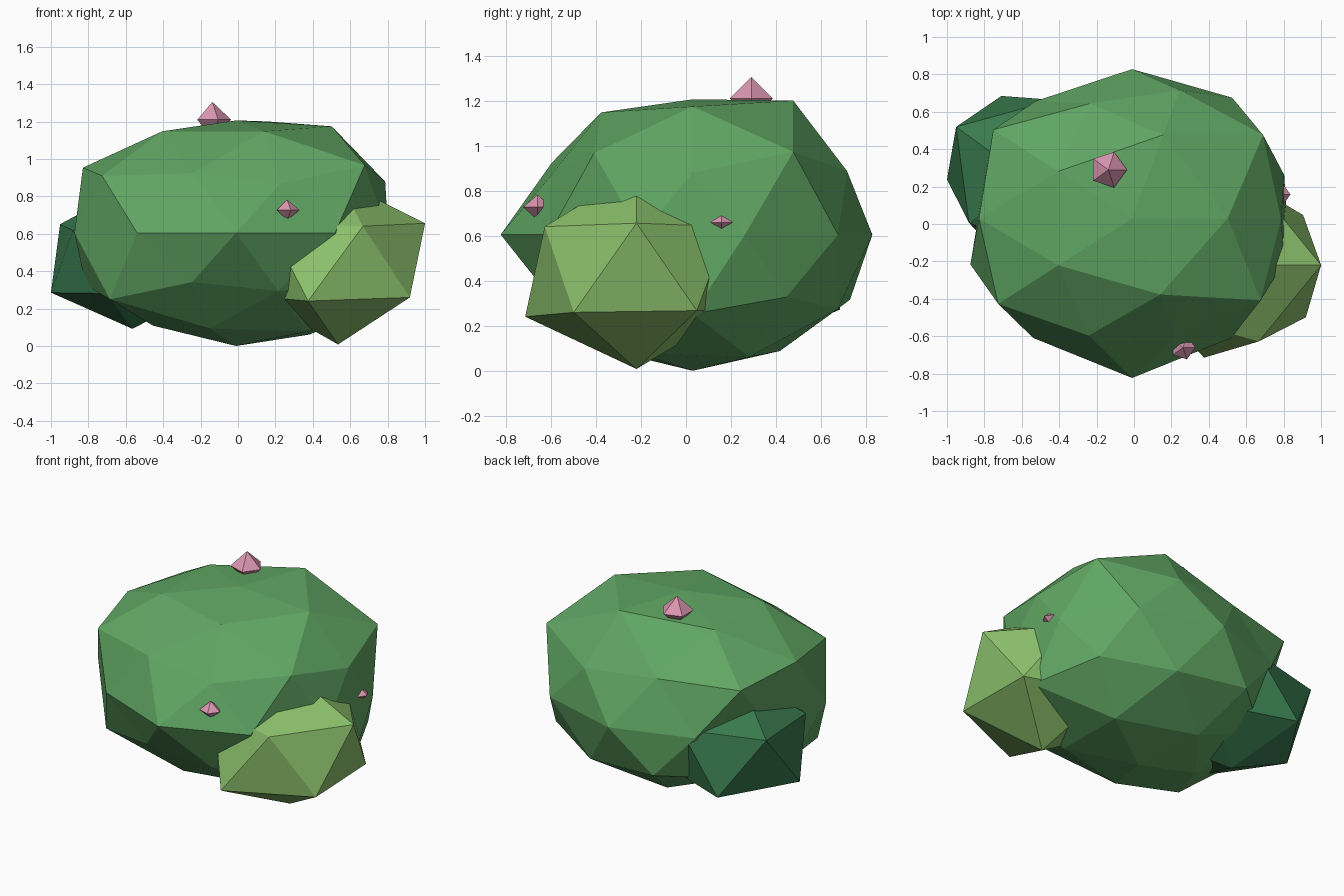
import bpy
import bmesh
import math

default_cube = bpy.data.objects.get("Cube")
if default_cube:
    bpy.data.objects.remove(default_cube, do_unlink=True)


def make_material(name, red, green, blue):
    material = bpy.data.materials.new(name)
    material.use_nodes = True
    colour = (red, green, blue, 1)
    material.diffuse_color = colour
    material.node_tree.nodes["Principled BSDF"].inputs["Base Color"].default_value = colour
    return material


def ring_order(vertex):
    """Sort from top to bottom, then anticlockwise from +x."""
    angle = 0
    if math.hypot(vertex.co.x, vertex.co.y) > 0.01:
        angle = round(math.degrees(math.atan2(vertex.co.y, vertex.co.x))) % 360
    return (-round(vertex.co.z, 2), angle)


def finish(bm, name, material, location):
    bmesh.ops.recalc_face_normals(bm, faces=bm.faces)
    mesh = bpy.data.meshes.new(name)
    bm.to_mesh(mesh)
    bm.free()
    mesh.materials.append(material)
    part = bpy.data.objects.new(name, mesh)
    part.location = location
    bpy.context.collection.objects.link(part)
    return part


def leaf_clump(name, material, detail, location, radii, rings):
    """Faceted ball whose corners are pushed in or out, ring by ring."""
    bm = bmesh.new()
    bmesh.ops.create_icosphere(bm, subdivisions=detail, radius=1)
    pushes = [push for ring in rings for push in ring]
    for vertex, push in zip(sorted(bm.verts, key=ring_order), pushes):
        for axis in range(3):
            vertex.co[axis] *= radii[axis] * push
    return finish(bm, name, material, location)


def flower_bud(name, material, location, radius, height):
    """Five-sided double pyramid."""
    bm = bmesh.new()
    top = bm.verts.new((0, 0, height))
    bottom = bm.verts.new((0, 0, -height))
    angles = [math.tau * i / 5 for i in range(5)]
    ring = [bm.verts.new((radius * math.cos(a), radius * math.sin(a), 0)) for a in angles]
    for i, corner in enumerate(ring):
        following = ring[(i + 1) % len(ring)]
        bm.faces.new((corner, following, top))
        bm.faces.new((following, corner, bottom))
    return finish(bm, name, material, location)


leaf_green = make_material("leaf green", 0.117, 0.381, 0.125)
lime_green = make_material("lime green", 0.258, 0.527, 0.147)
deep_green = make_material("deep green", 0.04, 0.195, 0.076)
petal_pink = make_material("petal pink", 0.708, 0.305, 0.434)

# Large central clump
leaf_clump("main_bush", leaf_green, 2, (-0.01, 0.03, 0.605), (0.9, 0.79, 0.62), [
    [0.97],
    [1.08, 1.13, 1.03, 1.03, 1.03],
    [1.13, 0.96, 1.07, 0.98, 1.11],
    [0.99, 1.02, 1.14, 1.1, 0.94],
    [0.95, 1.01, 1.01, 0.98, 0.92, 1.01, 1, 1.08, 1, 0.95],
    [1, 1.04, 1, 0.95, 1],
    [1.08, 1.01, 1, 1.09, 0.95],
    [1.03, 0.98, 0.94, 0.97, 1],
    [0.975],
])

# Small side clumps
leaf_clump("front_left_bush", lime_green, 1, (0.535, -0.22, 0.46), (0.51, 0.51, 0.43), [
    [1], [1.02, 0.94, 1, 1, 0.94], [1, 1, 1, 1.14, 1.04], [1.05],
])
leaf_clump("back_right_bush", deep_green, 1, (-0.564, 0.238, 0.46), (0.5, 0.5, 0.4), [
    [1], [1, 1, 1.07, 0.88, 1], [1, 1.05, 0.975, 1, 1], [0.92],
])

# Flower buds
flower_bud("top_flower", petal_pink, (-0.137, 0.29, 1.21), 0.1, 0.095)
flower_bud("left_flower", petal_pink, (0.785, 0.158, 0.66), 0.052, 0.04)
flower_bud("front_flower", petal_pink, (0.262, -0.66, 0.727), 0.067, 0.056)
